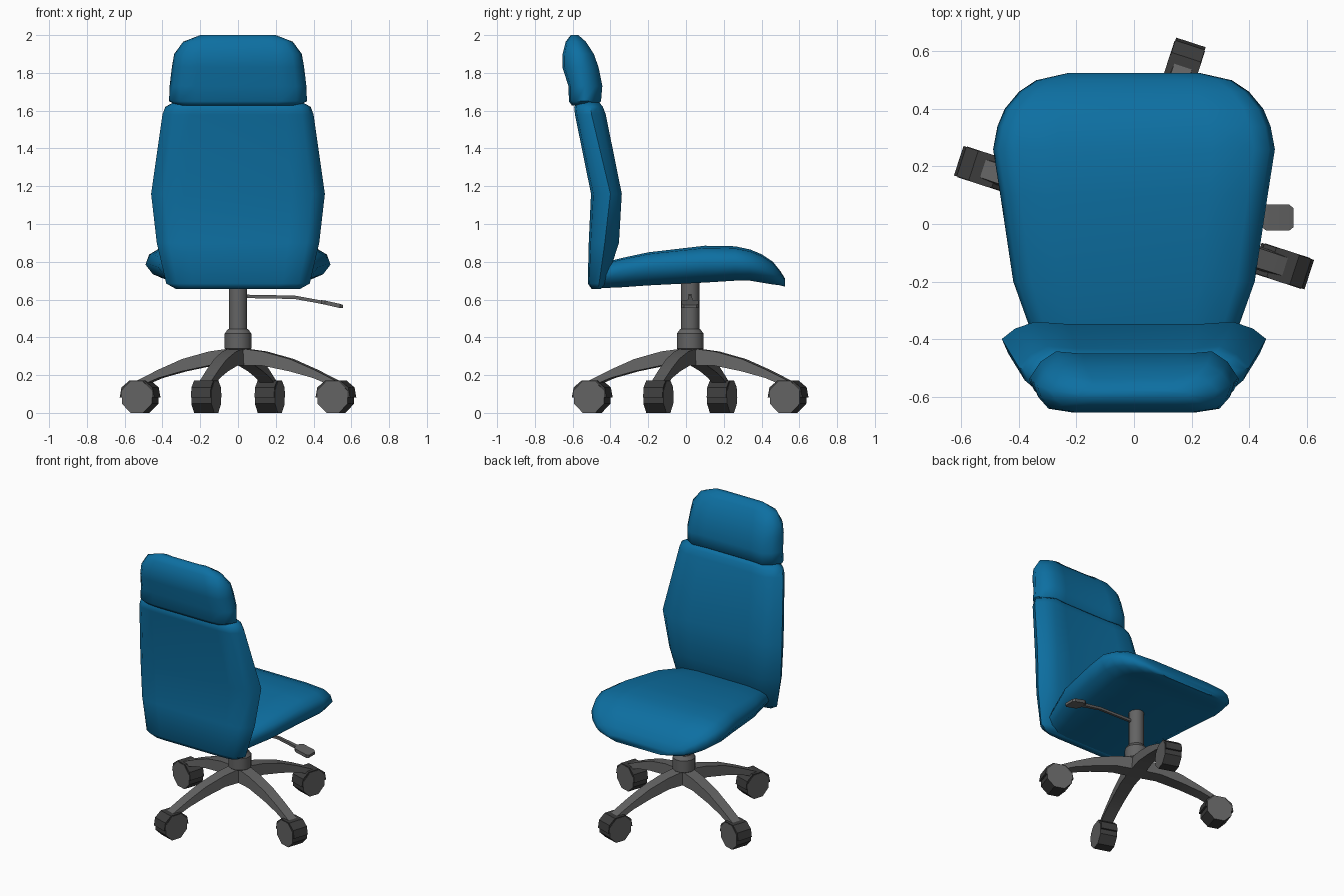
import bpy, bmesh, math
from mathutils import Matrix, Vector

if "Cube" in bpy.data.objects:
    bpy.data.objects.remove(bpy.data.objects["Cube"])

CENTRE = Vector((0, 0.022, 0))      # axis of the swivel column


def material(name, rgb):
    m = bpy.data.materials.new(name)
    m.diffuse_color = (*rgb, 1)
    m.use_nodes = True
    m.node_tree.nodes["Principled BSDF"].inputs["Base Color"].default_value = m.diffuse_color
    return m


BLUE = material("blue fabric", (0.004, 0.16, 0.36))
GREY = material("grey plastic", (0.125, 0.125, 0.125))
DARK = material("dark rubber", (0.045, 0.045, 0.045))


def loft(name, rings, mat, angle=30, matrix=Matrix(), side_mat=None):
    """Skin a list of closed rings and cap both ends."""
    bm = bmesh.new()
    rows = [[bm.verts.new(p) for p in ring] for ring in rings]
    n = len(rows[0])
    for a, b in zip(rows, rows[1:]):
        for i in range(n):
            bm.faces.new((a[i], a[(i + 1) % n], b[(i + 1) % n], b[i]))
    for row in (rows[0], rows[-1]):
        cap = bm.faces.new(row)
        cap.material_index = 1 if side_mat else 0
    bmesh.ops.recalc_face_normals(bm, faces=bm.faces)
    me = bpy.data.meshes.new(name)
    bm.to_mesh(me)
    bm.free()
    me.materials.append(mat)
    if side_mat:
        me.materials.append(side_mat)
    me.polygons.foreach_set("use_smooth", [True] * len(me.polygons))
    me.set_sharp_from_angle(angle=math.radians(angle))
    ob = bpy.data.objects.new(name, me)
    ob.matrix_world = matrix
    bpy.context.collection.objects.link(ob)
    return ob


def mirrored(half):
    """Right half of a section -> full closed section of (x, t) pairs."""
    return half + [(-x, t) for x, t in reversed(half)]


# Seat cushion: y, half width, top, edge and bottom heights
seat = [(-.46, .33, .79, .72, .66), (-.34, .37, .82, .75, .665),
        (-.20, .42, .85, .77, .675), (.10, .465, .885, .785, .69),
        (.26, .49, .882, .785, .70), (.34, .475, .865, .775, .70),
        (.40, .45, .84, .76, .69), (.46, .40, .80, .735, .68),
        (.50, .34, .75, .71, .675), (.525, .23, .71, .69, .668)]
rings = []
for y, w, zt, ze, zb in seat:
    half = [(.75 * w, zb), (.92 * w, zb + .4 * (ze - zb)), (w, ze),
            (.96 * w, ze + .55 * (zt - ze)), (.85 * w, ze + .88 * (zt - ze)),
            (.55 * w, zt)]
    rings.append([(x, y, z) for x, z in mirrored(half)])
loft("seat", rings, BLUE, 60)


# Upright cushions: z, half width, rear, edge and front depths
def upright(name, stations):
    rings = []
    for z, w, yb, ye, yf in stations:
        half = [(.62 * w, yb), (.85 * w, yb + .12 * (ye - yb)),
                (.95 * w, yb + .5 * (ye - yb)), (w, ye),
                (.9 * w, ye + .6 * (yf - ye)), (.75 * w, yf),
                (.5 * w, yf - .008)]
        rings.append([(x, y, z) for x, y in mirrored(half)])
    loft(name, rings, BLUE, 60)


upright("backrest", [(.657, .33, -.50, -.465, -.45), (.685, .38, -.52, -.46, -.425),
                     (.90, .43, -.515, -.43, -.355), (1.16, .46, -.503, -.40, -.34),
                     (1.58, .40, -.588, -.50, -.425), (1.62, .385, -.592, -.505, -.44),
                     (1.645, .34, -.575, -.515, -.46)])
upright("headrest", [(1.628, .32, -.605, -.54, -.475), (1.65, .365, -.62, -.54, -.45),
                     (1.73, .362, -.622, -.535, -.443), (1.83, .35, -.655, -.55, -.463),
                     (1.90, .338, -.653, -.56, -.488), (1.965, .29, -.637, -.58, -.53),
                     (2.0, .20, -.61, -.59, -.57)])


# Turned column parts
def turned(name, profile, sides=12):
    loft(name, [[(r * math.cos(2 * math.pi * (i + .5) / sides),
                  r * math.sin(2 * math.pi * (i + .5) / sides), z)
                 for i in range(sides)] for r, z in profile],
         GREY, 35, Matrix.Translation(CENTRE))


turned("base_hub", [(.05, .25), (.06, .33), (.073, .34), (.073, .42), (.054, .445)])
turned("gas_column", [(.05, .42), (.05, .70)])

# Height lever: bent rod and paddle (x, z, half width, half thickness)
def bar(name, path):
    loft(name, [[(x, -w, z - t), (x, w, z - t), (x, w, z + t), (x, -w, z + t)]
                for x, z, w, t in path], GREY, 30, Matrix.Translation(CENTRE))


bar("lever_rod", [(.03, .617, .008, .009), (.30, .612, .008, .009),
                  (.40, .594, .012, .009), (.47, .58, .015, .009)])
bar("lever_paddle", [(.44, .588, .03, .009), (.46, .584, .045, .011),
                     (.54, .566, .045, .011), (.555, .563, .033, .009)])

# Four arms with casters
arm = [(0, .345, .25, .05), (.15, .325, .25, .046), (.30, .285, .22, .042),
       (.43, .23, .185, .04), (.565, .165, .13, .038)]
arm_rings = [[(r, -w, b), (r, w, b), (r, .85 * w, t), (r, -.85 * w, t)]
             for r, t, b, w in arm]
R = .545
octagon = [(R + .09 * math.cos(math.pi / 8 + i * math.pi / 4),
            .083 + .09 * math.sin(math.pi / 8 + i * math.pi / 4)) for i in range(8)]
fender = [(-.096, .082), (-.086, .135), (-.042, .171), (.042, .171),
          (.086, .135), (.096, .082)]
for k in range(4):
    m = Matrix.Translation(CENTRE) @ Matrix.Rotation(math.radians(-18 + 90 * k), 4, 'Z')
    loft(f"base_arm_{k + 1}", arm_rings, GREY, 30, m)
    loft(f"caster_wheel_{k + 1}", [[(x, s * .056, z) for x, z in octagon]
                                   for s in (-1, 1)], DARK, 30, m, GREY)
    loft(f"caster_fender_{k + 1}", [[(R + x, s * .054, z) for x, z in fender]
                                    for s in (-1, 1)], DARK, 30, m)
